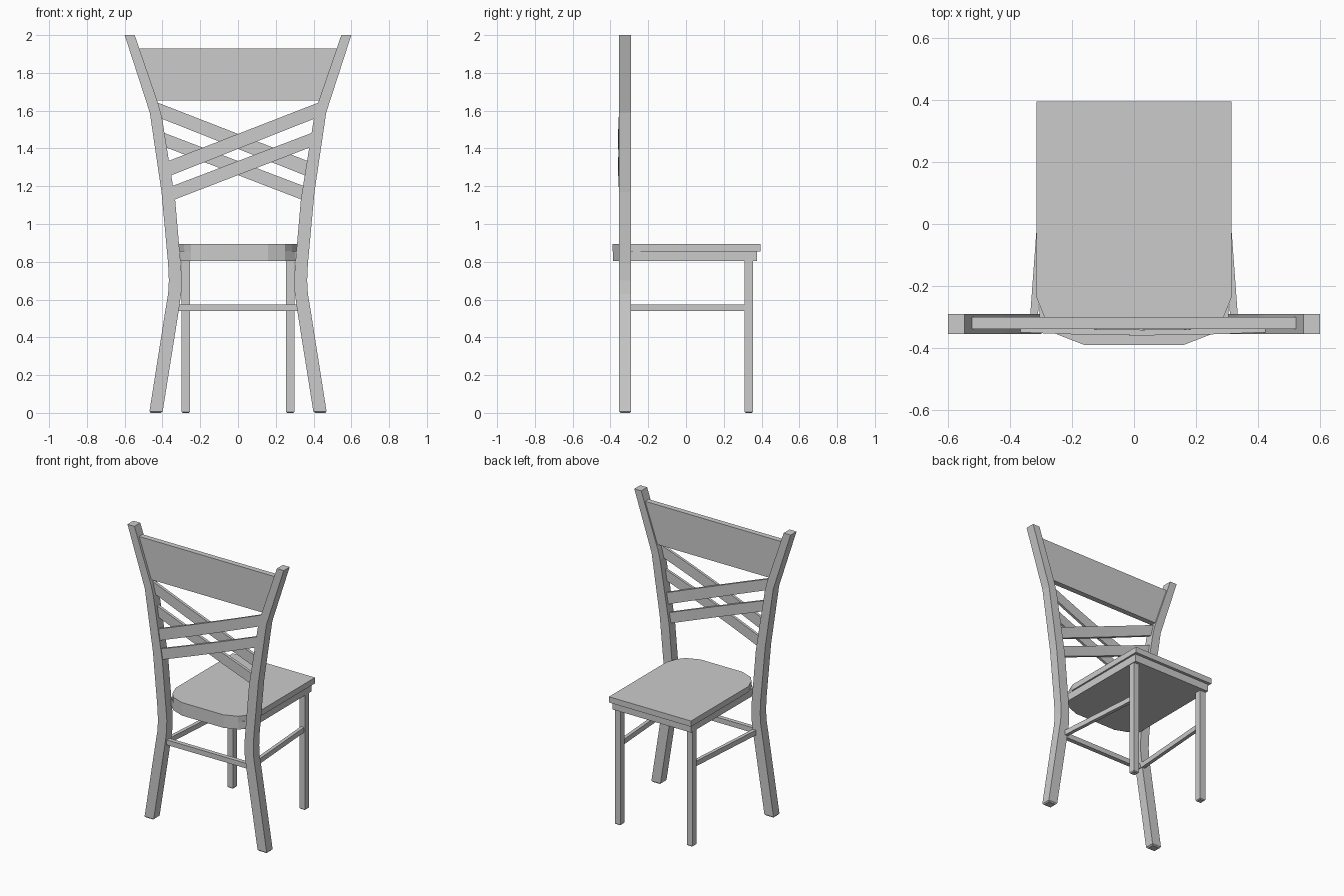
import bpy, bmesh
from mathutils import Vector

if "Cube" in bpy.data.objects:
    bpy.data.objects.remove(bpy.data.objects["Cube"])


def prism(name, pts, lo, hi, axis, foot=0.0):
    """Extrude a closed outline: axis 'z' takes (x, y) points, 'y' takes (x, z)."""
    bm = bmesh.new()
    place = (lambda p, t: (p[0], p[1], t)) if axis == 'z' else (lambda p, t: (p[0], t, p[1]))
    a = [bm.verts.new(place(p, lo)) for p in pts]
    b = [bm.verts.new(place(p, hi)) for p in pts]
    bm.faces.new(a)
    bm.faces.new(b)
    for i in range(len(pts)):
        j = (i + 1) % len(pts)
        bm.faces.new((a[i], a[j], b[j], b[i]))
    if foot:  # chamfer round the foot
        edges = [e for e in bm.edges if all(v.co.z < 1e-4 for v in e.verts)]
        bmesh.ops.bevel(bm, geom=edges, offset=foot, segments=1, affect='EDGES')
    return finish(name, bm)


def finish(name, bm):
    bmesh.ops.recalc_face_normals(bm, faces=bm.faces)
    me = bpy.data.meshes.new(name)
    bm.to_mesh(me)
    bm.free()
    ob = bpy.data.objects.new(name, me)
    bpy.context.collection.objects.link(ob)
    return ob


def sweep_slat(name, x0, x1, low, high, s, y_front, y_back, bow):
    """Slanted slat, ends cut along the posts, slightly bowed towards the front."""
    bm = bmesh.new()
    rings = []
    n = 6
    for i in range(n + 1):
        t = i / n
        zb = low[0] + (high[0] - low[0]) * t
        zt = low[1] + (high[1] - low[1]) * t
        xb = x0[0] + (x1[0] - x0[0]) * t
        xt = x0[1] + (x1[1] - x0[1]) * t
        off = bow * (1 - (2 * t - 1) ** 2)
        rings.append([bm.verts.new((s * x, y - off, z)) for x, y, z in
                      ((xb, y_front, zb), (xb, y_back, zb), (xt, y_back, zt), (xt, y_front, zt))])
    for a, b in zip(rings, rings[1:]):
        for k in range(4):
            bm.faces.new((a[k], a[(k + 1) % 4], b[(k + 1) % 4], b[k]))
    bm.faces.new(rings[0])
    bm.faces.new(rings[-1])
    return finish(name, bm)


def mirrored(half):
    return half + [(-x, y) for x, y in reversed(half)]


# Curved main posts, thin legs and side stretchers, one per side
post = [(0.40, 0), (0.47, 0), (0.385, 0.54), (0.37, 0.63), (0.366, 0.70), (0.37, 0.79),
        (0.405, 1.17), (0.467, 1.59), (0.60, 2.0), (0.547, 2.0), (0.42, 1.63), (0.402, 1.56),
        (0.333, 1.13), (0.306, 0.82), (0.298, 0.72), (0.30, 0.64), (0.314, 0.54)]
leg = [(0.255, 0.31), (0.298, 0.31), (0.298, 0.355), (0.255, 0.355)]
side = [(0.266, 0.315), (0.29, 0.315), (0.335, -0.30), (0.31, -0.30)]
for tag, s in (("right", 1), ("left", -1)):
    flip = lambda pts: [(s * x, y) for x, y in pts]
    prism("tall_post_" + tag, flip(post), -0.355, -0.29, 'y', 0.008)
    prism("thin_leg_" + tag, flip(leg), 0, 0.815, 'z', 0.006)
    prism("side_stretcher_" + tag, flip(side), 0.54, 0.575, 'z')

# Stretcher between the posts
prism("front_stretcher", [(-0.32, -0.338), (0.32, -0.338), (0.32, -0.308), (-0.32, -0.308)],
      0.54, 0.575, 'z')

# Seat board and the apron block below it
prism("seat", mirrored([(0.315, 0.395), (0.315, -0.235), (0.285, -0.31), (0.25, -0.355),
                        (0.16, -0.39)]), 0.855, 0.895, 'z')
prism("seat_apron", mirrored([(0.302, 0.375), (0.305, -0.30), (0.25, -0.352),
                              (0.16, -0.387)]), 0.803, 0.857, 'z')

# Broad top rail
prism("top_rail", mirrored([(0.53, 1.93), (0.435, 1.655)]), -0.338, -0.30, 'y')

# Two crossing pairs of slats
for tag, s, yf, yb in (("front", 1, -0.349, -0.331), ("rear", -1, -0.33, -0.31)):
    bow = 0.01 if s == 1 else 0.004
    sweep_slat(tag + "_lower_slat", (-0.34, -0.345), (0.38, 0.39),
               (1.128, 1.202), (1.405, 1.482), s, yf, yb, bow)
    sweep_slat(tag + "_upper_slat", (-0.355, -0.37), (0.41, 0.424),
               (1.257, 1.333), (1.56, 1.642), s, yf, yb, bow)
